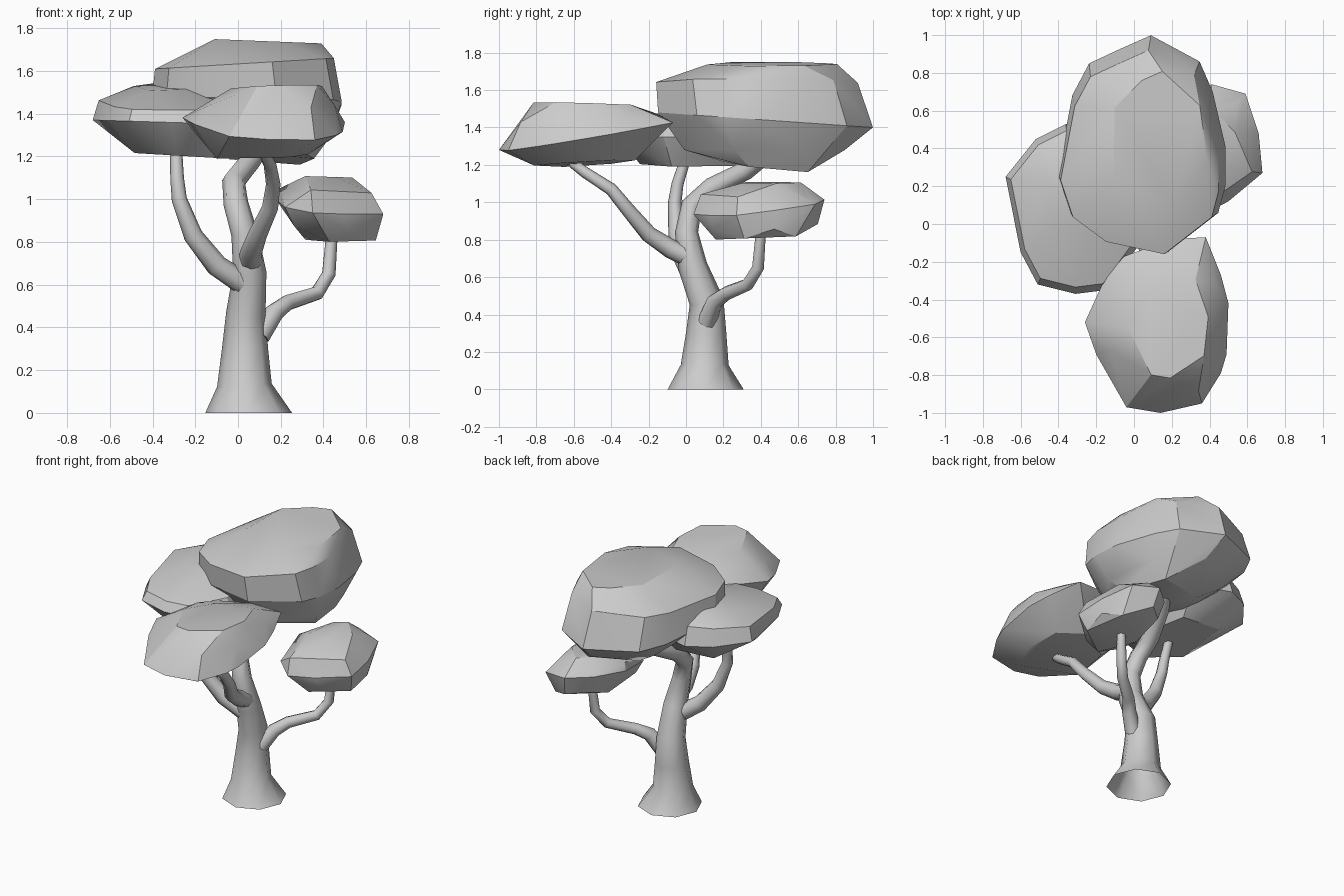
import bpy, bmesh, math
from mathutils import Vector

if "Cube" in bpy.data.objects:
    bpy.data.objects.remove(bpy.data.objects["Cube"])


def finish(name, bm, angle):
    bmesh.ops.recalc_face_normals(bm, faces=bm.faces[:])
    me = bpy.data.meshes.new(name)
    bm.to_mesh(me)
    bm.free()
    ob = bpy.data.objects.new(name, me)
    bpy.context.collection.objects.link(ob)
    bpy.ops.object.select_all(action='DESELECT')
    ob.select_set(True)
    bpy.context.view_layer.objects.active = ob
    bpy.ops.object.shade_smooth_by_angle(angle=math.radians(angle))


def limb(name, path, sides=8):
    """Sweep a ring along (x, y, z, radius) points; a ring at z = 0 stays flat and open."""
    bm = bmesh.new()
    pts = [Vector(p[:3]) for p in path]
    rings = []
    for i, p in enumerate(pts):
        t = pts[min(i + 1, len(pts) - 1)] - pts[max(i - 1, 0)]
        if p.z == 0:
            t = Vector((0, 0, 1))
        q = Vector((0, 0, 1)).rotation_difference(t)
        r = path[i][3]
        ring = []
        for k in range(sides):
            a = 2 * math.pi * k / sides
            ring.append(bm.verts.new(p + q @ Vector((r * math.cos(a), r * math.sin(a), 0))))
        rings.append(ring)
    for a, b in zip(rings, rings[1:]):
        for k in range(sides):
            j = (k + 1) % sides
            bm.faces.new((a[k], a[j], b[j], b[k]))
    if pts[0].z > 0:
        bm.faces.new(rings[0][::-1])
    bm.faces.new(rings[-1])
    finish(name, bm, 50)


def foliage(name, plan, layers):
    """Faceted hull of a plan outline repeated at
    layers (z, scale, shift_x, shift_y, tilt_x, tilt_y, first, step)."""
    xs, ys = zip(*plan)
    cx, cy = (min(xs) + max(xs)) / 2, (min(ys) + max(ys)) / 2
    bm = bmesh.new()
    for z, s, dx, dy, tx, ty, first, step in layers:
        for x, y in plan[first::step]:
            u, v = (x - cx) * s, (y - cy) * s
            bm.verts.new((cx + dx + u, cy + dy + v, z + tx * u + ty * v))
    res = bmesh.ops.convex_hull(bm, input=bm.verts[:])
    junk = {g for g in res['geom_interior'] + res['geom_unused']
            if isinstance(g, bmesh.types.BMVert)}
    bmesh.ops.delete(bm, geom=list(junk), context='VERTS')
    bmesh.ops.dissolve_limit(bm, angle_limit=math.radians(1),
                             verts=bm.verts[:], edges=bm.edges[:])
    finish(name, bm, 28)


# Trunk bending back into the main crown
limb("trunk", [(.05, .105, 0, .203), (.03, .1, .13, .128), (.033, .108, .3, .108),
               (.037, .11, .47, .092), (.055, .035, .66, .078), (.03, .003, .84, .062),
               (-.01, .03, .98, .058), (-.02, .14, 1.08, .055), (.05, .32, 1.17, .052),
               (.12, .45, 1.27, .045)])
# Side branches
limb("left_branch", [(.02, .03, .61, .055), (-.1, -.01, .69, .052), (-.21, -.05, .83, .045),
                     (-.275, -.06, 1.0, .036), (-.285, -.045, 1.1, .032), (-.29, .0, 1.24, .028)])
limb("front_branch", [(.06, .03, .7, .055), (.06, -.08, .75, .052), (.09, -.2, .83, .045),
                      (.15, -.31, .96, .038), (.165, -.4, 1.07, .034), (.15, -.54, 1.16, .03),
                      (.12, -.62, 1.22, .026)])
limb("right_branch", [(.1, .11, .36, .05), (.17, .155, .47, .045), (.23, .22, .515, .038),
                      (.37, .33, .56, .034), (.425, .385, .65, .032), (.44, .4, .84, .027)])

# Main crown
foliage("main_crown",
        [(.09, 1.0), (.35, .86), (.42, .7), (.49, .4), (.49, .2), (.45, .05), (.18, -.16),
         (-.15, -.09), (-.34, .05), (-.41, .26), (-.33, .68), (-.24, .85), (-.09, .92)],
        [(1.74, .6, .08, .04, -.04, 0, 0, 2),
         (1.635, .93, -.01, -.04, .06, 0, 0, 1),
         (1.44, .99, 0, .005, 0, -.07, 0, 1),
         (1.28, .74, .05, 0, 0, 0, 0, 2),
         (1.19, .48, .1, .02, -.05, -.1, 1, 3)])
# Front crown, lower at its outer edge
foliage("front_crown",
        [(.14, -1.0), (.36, -.95), (.46, -.79), (.49, -.69), (.5, -.42), (.46, -.27),
         (.38, -.07), (.2, -.08), (-.05, -.17), (-.15, -.28), (-.26, -.52), (-.2, -.69),
         (-.04, -.97)],
        [(1.525, .56, .06, -.02, .03, -.03, 0, 2),
         (1.45, .84, .02, 0, 0, .06, 1, 2),
         (1.36, 1, 0, 0, -.05, .17, 0, 1),
         (1.205, .62, -.02, -.02, .05, .06, 1, 2)])
# Left crown
foliage("left_crown",
        [(-.68, .25), (-.52, .45), (-.36, .53), (-.1, .45), (.02, .2), (.02, -.12),
         (-.15, -.35), (-.31, -.37), (-.51, -.32), (-.6, -.15)],
        [(1.53, .45, .0, .09, .05, .1, 0, 2),
         (1.45, .92, 0, 0, 0, .08, 0, 1),
         (1.36, 1, 0, 0, -.03, 0, 0, 1),
         (1.205, .68, .03, -.02, -.06, 0, 1, 2)])
# Small right crown
foliage("right_crown",
        [(.41, .74), (.59, .69), (.66, .48), (.68, .27), (.5, .12), (.35, .04),
         (.22, .15), (.18, .4), (.27, .62)],
        [(1.105, .5, -.01, .05, -.03, 0, 0, 2),
         (1.04, .86, -.02, -.01, -.05, 0, 1, 2),
         (.97, 1, 0, 0, -.1, .12, 0, 1),
         (.87, .9, .02, 0, -.08, .04, 0, 2),
         (.81, .66, .05, .0, 0, .04, 1, 2)])
